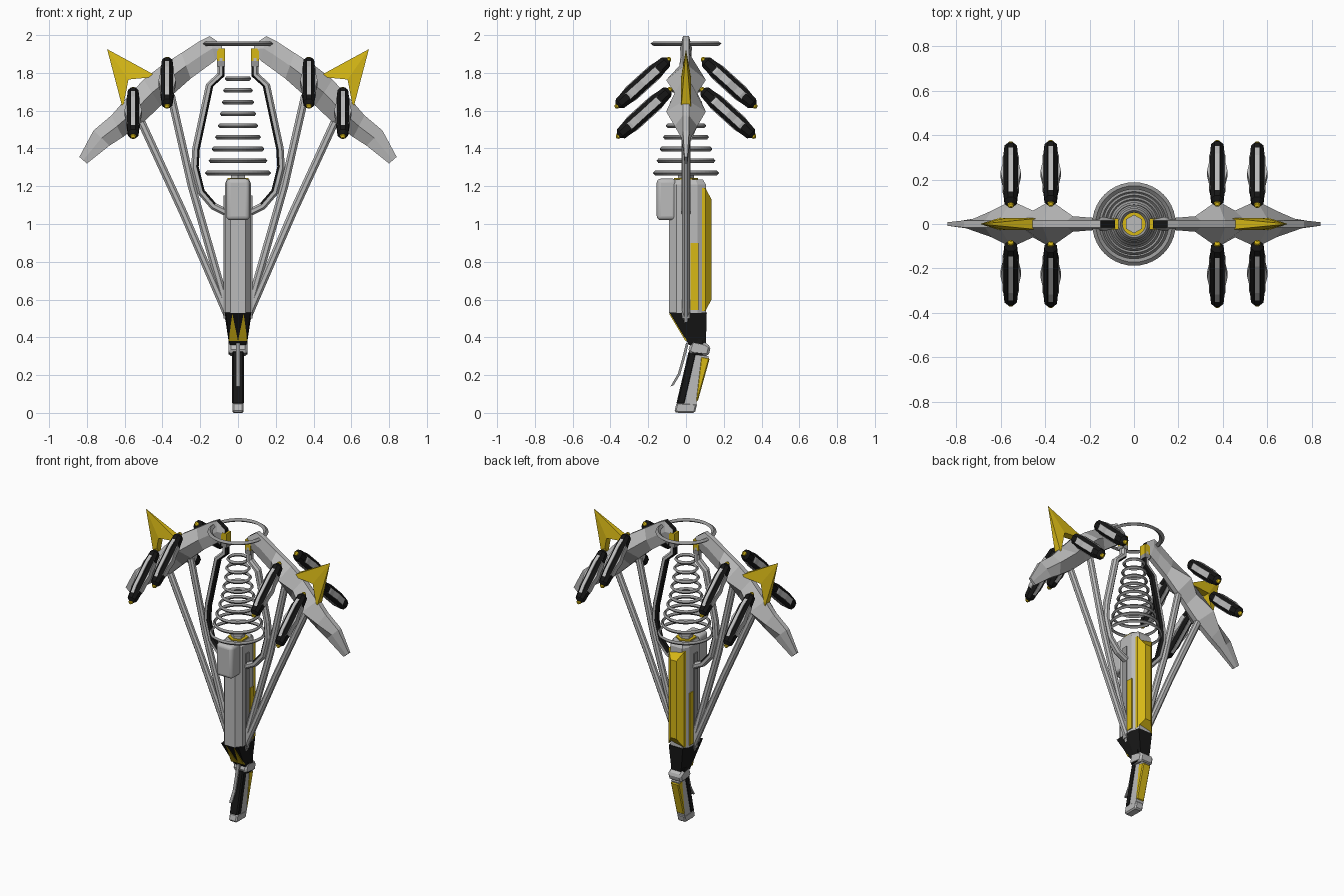
import bpy, bmesh, math
from mathutils import Vector, Matrix

cube = bpy.data.objects.get("Cube")
if cube:
    bpy.data.objects.remove(cube, do_unlink=True)


def material(name, rgb):
    m = bpy.data.materials.new(name)
    m.use_nodes = True
    m.diffuse_color = (*rgb, 1)
    node = next(n for n in m.node_tree.nodes if n.type == 'BSDF_PRINCIPLED')
    node.inputs["Base Color"].default_value = (*rgb, 1)
    return m


GRAY = material("light gray", (0.5, 0.5, 0.5))
BLACK = material("black", (0.008, 0.008, 0.008))
YELLOW = material("golden yellow", (0.68, 0.48, 0.008))
METAL = material("medium gray", (0.3, 0.3, 0.3))


def mesh(name, verts, faces, mat, second=None, rule=None):
    """Flat shaded mesh; faces meeting the rule get the second colour."""
    bm = bmesh.new()
    vs = [bm.verts.new(v) for v in verts]
    for f in faces:
        bm.faces.new([vs[i] for i in f])
    bmesh.ops.recalc_face_normals(bm, faces=bm.faces)
    bm.normal_update()
    if rule:
        for f in bm.faces:
            f.material_index = int(rule(f))
    me = bpy.data.meshes.new(name)
    bm.to_mesh(me)
    bm.free()
    me.materials.append(mat)
    if second:
        me.materials.append(second)
    ob = bpy.data.objects.new(name, me)
    bpy.context.collection.objects.link(ob)
    return ob


def loft(name, rings, mat, second=None, rule=None):
    n = len(rings[0])
    verts = [v for r in rings for v in r]
    faces = [(k * n + i, k * n + (i + 1) % n, (k + 1) * n + (i + 1) % n, (k + 1) * n + i)
             for k in range(len(rings) - 1) for i in range(n)]
    last = (len(rings) - 1) * n
    faces += [tuple(range(n)), tuple(range(last, last + n))]
    return mesh(name, verts, faces, mat, second, rule)


def side_prism(name, profile, hx, mat, cx=0, bevel=0):
    """Prism across x from a (y, z) outline."""
    ob = loft(name, [[(cx + s * hx, y, z) for y, z in profile] for s in (-1, 1)], mat)
    if bevel:
        b = ob.modifiers.new("bevel", 'BEVEL')
        b.width = bevel
        b.segments = 1
    return ob


OCT = [(1, .45), (.45, 1), (-.45, 1), (-1, .45), (-1, -.45), (-.45, -1), (.45, -1), (1, -.45)]


def sweep(name, path, w, d, side, mat, second=None, rule=None):
    """Chamfered bar along an (x, z) path, mirrored by side."""
    pts = [Vector(p) for p in path]
    rings = []
    for i, p in enumerate(pts):
        t = (pts[min(i + 1, len(pts) - 1)] - pts[max(i - 1, 0)]).normalized()
        nrm = Vector((-t.y, t.x))
        rings.append([(side * (p.x + nrm.x * a * w), b * d, p.y + nrm.y * a * w) for a, b in OCT])
    return loft(name, rings, mat, second, rule)


def box(y0, y1, z0, z1):
    return [(y0, z0), (y1, z0), (y1, z1), (y0, z1)]


# Main housing: chamfered column with a yellow spine
section = [(-.04, -.09), (.04, -.09), (.07, -.05), (.07, .06), (.045, .105), (-.045, .105), (-.07, .06), (-.07, -.05)]
loft("main_housing", [[(x * k, y * k, z) for x, y in section]
                      for z, k in ((.53, 1), (1.21, 1), (1.235, .85))], GRAY)
loft("back_spine", [[(-.058, .085, z0), (.058, .085, z0), (.058, .103, z0), (.022, .135, z1), (-.022, .135, z1),
                     (-.058, .103, z0)] for z0, z1 in ((.54, .6), (1.19, 1.13))], YELLOW)
for s in (1, -1):
    side_prism("side_panel", box(.025, .065, .545, .9), .004, YELLOW, s * .0715)
    side_prism("side_rail", box(-.02, .018, .5, 1.15), .004, METAL, s * .0715)

# Smooth rounded front block
block = side_prism("front_block", box(-.155, -.05, 1.02, 1.24), .062, GRAY)
bev = block.modifiers.new("round", 'BEVEL')
bev.width, bev.segments = .022, 4
bpy.context.view_layer.objects.active = block
block.select_set(True)
bpy.ops.object.shade_smooth_by_angle()
block.select_set(False)


# Hexagonal cap on top of the housing
def hexagon(r, z):
    return [(r * math.sin(i * math.pi / 3), r * math.cos(i * math.pi / 3), z) for i in range(6)]


loft("top_collar", [hexagon(.064, 1.2), hexagon(.064, 1.243)], YELLOW)
loft("top_plug", [hexagon(.042, 1.22), hexagon(.042, 1.262)], GRAY)

# Tapered black neck with front fangs
loft("neck", [[(-w, y0, z0), (w, y0, z0), (w * 1.1, (y0 + y1) / 2, (z0 + z1) / 2), (w * .8, y1, z1),
               (-w * .8, y1, z1), (-w * 1.1, (y0 + y1) / 2, (z0 + z1) / 2)]
              for w, y0, z0, y1, z1 in ((.042, .015, .36, .105, .35), (.066, -.088, .532, .11, .532))], BLACK)
for s in (1, -1):
    tri = [(0, .38), (.05, .38), (.03, .525)]
    loft("neck_fang", [[(s * x, -.088 + (.532 - z) * .6 + o, z) for x, z in tri] for o in (-.006, .003)], YELLOW)

# Grip, with collar, dark front, yellow back and pommel
side_prism("grip_collar", [(.01, .325), (.03, .385), (.105, .37), (.132, .35), (.118, .3), (.03, .31)], .05, GRAY, bevel=.012)
side_prism("grip_core", [(.035, .32), (.12, .3), (.05, .03), (-.03, .03)], .028, GRAY)
side_prism("grip_front", [(.015, .33), (.06, .33), (-.005, .045), (-.052, .045)], .031, BLACK, bevel=.008)
side_prism("grip_back", [(.078, .3), (.126, .29), (.062, .06), (.05, .06)], .03, YELLOW, bevel=.006)
side_prism("pommel", [(-.062, .005), (-.05, .055), (.06, .05), (.047, 0), (-.04, 0)], .03, GRAY, bevel=.008)
for s in (1, -1):
    side_prism("neck_cheek", box(.035, .09, .31, .39), .004, BLACK, s * .045)
side_prism("trigger", [(.0, .37), (-.02, .29), (-.042, .21), (-.082, .14), (-.066, .145), (-.03, .205),
                       (-.006, .29), (.015, .37)], .01, METAL)

# Stack of shrinking coil rings and the large top ring
coils = [(1.27, .175), (1.335, .156), (1.397, .14), (1.46, .122), (1.52, .107),
         (1.583, .097), (1.645, .086), (1.707, .079), (1.77, .071), (1.955, .188)]
for z, r in coils:
    m = .016 if z > 1.9 else .01
    bpy.ops.mesh.primitive_torus_add(major_radius=r - m, minor_radius=m, major_segments=40,
                                     minor_segments=4, location=(0, 0, z))
    ring = bpy.context.object
    ring.name = "top_ring" if z > 1.9 else "coil_ring"
    ring.scale.z = .012 / m
    ring.data.materials.append(METAL)
    ring.select_set(False)

# Wing arm stations: outer (x, z), inner (x, z), half thickness
stations = [((.085, 1.95), (.085, 1.9), .02), ((.15, 1.995), (.12, 1.865), .032), ((.2, 1.97), (.175, 1.825), .028),
            ((.3, 1.905), (.25, 1.77), .035), ((.41, 1.835), (.34, 1.69), .105), ((.5, 1.765), (.41, 1.625), .06),
            ((.605, 1.65), (.5, 1.54), .105), ((.67, 1.575), (.61, 1.46), .06), ((.765, 1.495), (.68, 1.415), .024),
            ((.84, 1.355), (.8, 1.32), .008)]

# Pod cross-section radii along its length: position, radius
pod_shape = [(-.19, .006), (-.165, .028), (-.09, .034), (.09, .034), (.165, .028), (.19, .006)]


def pod(x, y, z, s, f):
    """Dark pod running outward and down from the arm, with light side and ridge plates."""
    along = Vector((0, f * .74, -.67))
    up = Vector((0, f * .67, .74))
    across = Vector((1, 0, 0))
    frame = lambda a, b, c: Vector((s * x, f * y, z)) + across * a + up * b + along * c
    loft("pod_shell", [[frame(a * r, b * r * 1.15, c) for a, b in OCT] for c, r in pod_shape], BLACK)
    bulge = [(-.14, .022), (-.09, .037), (-.05, .037), (0, .046), (.05, .037), (.09, .037), (.14, .022)]
    loft("pod_side_plates", [[frame(i * w, j * .02, c) for i, j in ((1, 1), (-1, 1), (-1, -1), (1, -1))]
                             for c, w in bulge], GRAY)
    loft("pod_ridge_plates", [[frame(i * .011, j * h, c) for i, j in ((1, 1), (-1, 1), (-1, -1), (1, -1))]
                              for c, h in ((-.14, .034), (-.08, .044), (.08, .044), (.14, .034))], GRAY)
    for e in (-1, 1):
        loft("pod_tip", [[frame(a * r, b * r, e * c) for a, b in OCT]
                         for c, r in ((.165, .016), (.19, .013), (.198, .004))], YELLOW)


for s in (1, -1):
    inward = lambda f: f.normal.x * s < -.45
    rings = []
    for (ox, oz), (ix, iz), t in stations:
        mx, mz, e = (ox + ix) / 2, (oz + iz) / 2, min(t, .016)
        rings.append([(s * ox, e, oz), (s * mx, t, mz), (s * ix, e, iz),
                      (s * ix, -e, iz), (s * mx, -t, mz), (s * ox, -e, oz)])
    loft("wing_arm", rings, GRAY, BLACK,
         lambda f: abs(f.calc_center_median().x) < .125 and f.normal.x * s < -.3 and abs(f.normal.y) < .6)

    # Inner prong with dark inner lining and yellow socket
    sweep("inner_prong", [(.09, 1.88), (.09, 1.79), (.15, 1.735), (.222, 1.4), (.228, 1.3), (.195, 1.17),
                          (.13, 1.095), (.05, 1.055)], .02, .024, s, GRAY, BLACK, inward)
    side_prism("prong_socket", box(-.024, .024, 1.862, 1.93), .02, YELLOW, s * .09)
    side_prism("socket_band", box(-.025, .025, 1.835, 1.862), .021, METAL, s * .09)

    # Long support struts
    sweep("outer_strut", [(.53, 1.58), (.29, 1.06), (.035, .47)], .021, .02, s, GRAY)
    sweep("inner_strut", [(.355, 1.68), (.245, 1.2), (.035, .47)], .021, .02, s, GRAY)

    # Notched spike: pyramid over a bent base
    base = [(.425, 1.78), (.58, 1.765), (.61, 1.61)]
    verts = [(s * x, y, z) for y in (-.026, .026) for x, z in base] + [(s * .693, 0, 1.926)]
    mesh("wing_spike", verts, [(0, 1, 4, 3), (1, 2, 5, 4), (0, 1, 6), (1, 2, 6), (2, 5, 6),
                               (5, 4, 6), (4, 3, 6), (3, 0, 6)], YELLOW)

    # Front and back pods
    for f in (1, -1):
        pod(.375, .228, 1.748, s, f)
        pod(.555, .222, 1.588, s, f)
